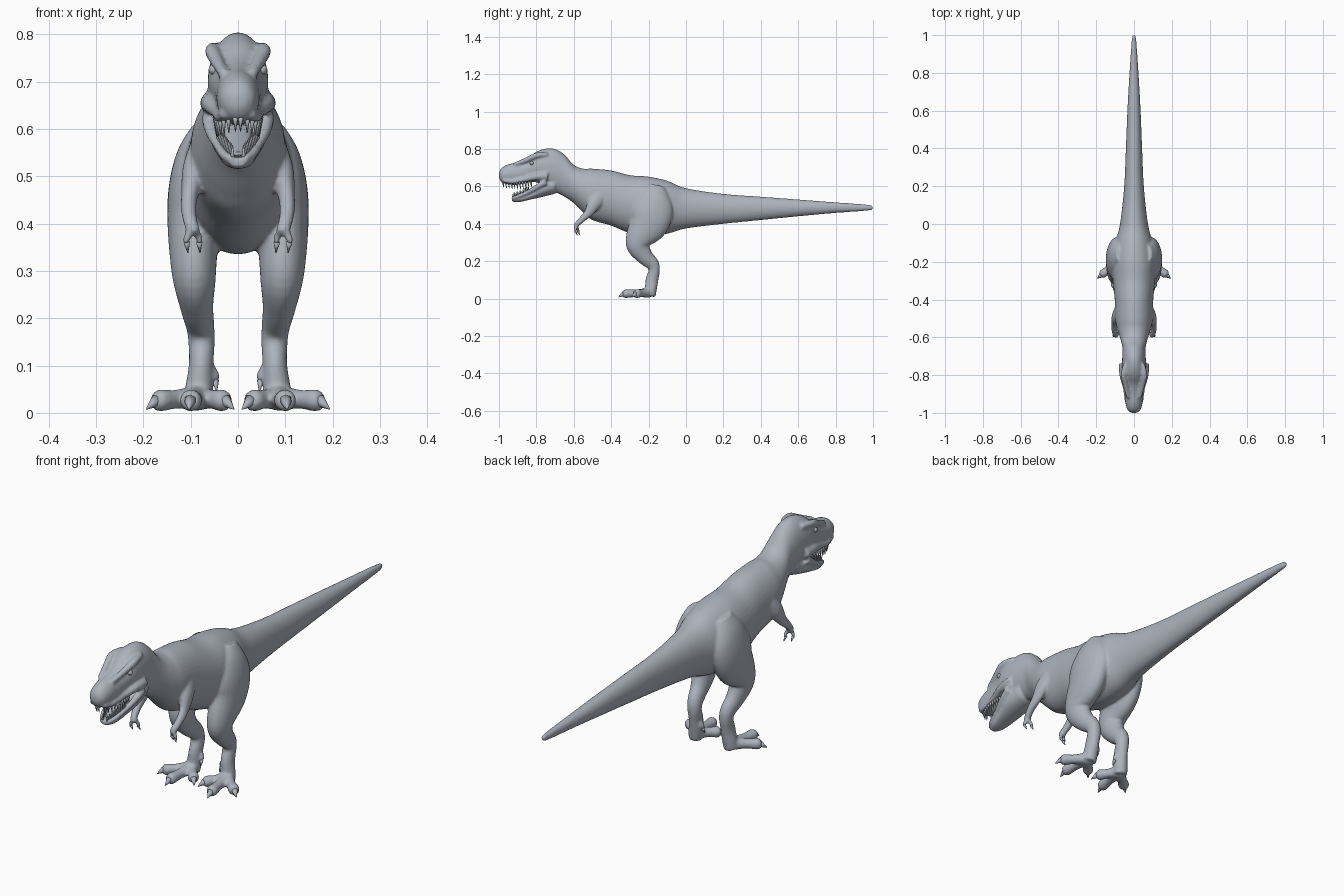
import bpy
import bmesh
from math import cos, sin, pi
from mathutils import Vector

cube = bpy.data.objects.get("Cube")
if cube:
    bpy.data.objects.remove(cube)

BOTH = (1, -1)

skin_colour = (0.42, 0.45, 0.51, 1)
grey = bpy.data.materials.new("cool grey")
grey.use_nodes = True
grey.diffuse_color = skin_colour
grey.node_tree.nodes["Principled BSDF"].inputs["Base Color"].default_value = skin_colour


def spline(stations, steps):
    """Smoothly interpolate stations of position, half width and half depth."""
    keys = [Vector(s) for s in stations]
    last = len(keys) - 1
    points = []
    for i in range(last):
        a, b = keys[max(i - 1, 0)], keys[i]
        c, d = keys[i + 1], keys[min(i + 2, last)]
        for k in range(steps):
            t = k / steps
            points.append(b + (c - a) * (t / 2)
                          + (a * 2 - b * 5 + c * 4 - d) * (t * t / 2)
                          + (b * 3 - a - c * 3 + d) * (t ** 3 / 2))
    points.append(keys[last])
    return points


def loft(bm, stations, sides=(1,), axis=None, segments=24, steps=5):
    """Sweep an ellipse through the stations, optionally mirrored in x."""
    points = spline(stations, steps)
    for side in sides:
        rings = []
        for i, p in enumerate(points):
            before = points[max(i - 1, 0)]
            after = points[min(i + 1, len(points) - 1)]
            tangent = axis or Vector((after - before)[:3]).normalized()
            across = Vector((1, 0, 0))
            across = (across - tangent * across.dot(tangent)).normalized()
            up = tangent.cross(across)
            ring = []
            for k in range(segments):
                angle = 2 * pi * k / segments
                v = (Vector(p[:3]) + across * (max(p[3], 0.001) * cos(angle))
                     + up * (max(p[4], 0.001) * sin(angle)))
                ring.append(bm.verts.new((v.x * side, v.y, v.z)))
            rings.append(ring)
        for low, high in zip(rings, rings[1:]):
            for k in range(segments):
                n = (k + 1) % segments
                bm.faces.new((low[k], low[n], high[n], high[k]))
        bm.faces.new(rings[0])
        bm.faces.new(rings[-1])


def tube(bm, path, radii, sides=BOTH, **options):
    """Round loft through a path with one radius for each point."""
    loft(bm, [(*p, r, r) for p, r in zip(path, radii)], sides, **options)


def spike(bm, base, tip, radius, sides=BOTH):
    tube(bm, (base, tip), (radius, radius * 0.1), sides, segments=8, steps=2)


def finish(name, bm):
    bmesh.ops.recalc_face_normals(bm, faces=bm.faces)
    mesh = bpy.data.meshes.new(name)
    bm.to_mesh(mesh)
    bm.free()
    mesh.materials.append(grey)
    obj = bpy.data.objects.new(name, mesh)
    bpy.context.collection.objects.link(obj)
    bpy.ops.object.select_all(action="DESELECT")
    bpy.context.view_layer.objects.active = obj
    obj.select_set(True)
    bpy.ops.object.shade_smooth()
    return obj


# Tail, trunk, neck and upper head: y, top, bottom, half width
trunk = [
    (1.0, .495, .48, .006), (.97, .503, .47, .012), (.8, .515, .458, .024),
    (.6, .53, .44, .035), (.4, .545, .42, .043), (.2, .56, .4, .052),
    (0, .59, .375, .074), (-.1, .63, .347, .1), (-.2, .652, .335, .118),
    (-.3, .66, .35, .112), (-.4, .685, .39, .102), (-.5, .695, .42, .1),
    (-.55, .695, .46, .09), (-.6, .715, .51, .075), (-.65, .77, .545, .062),
    (-.7, .8, .57, .062), (-.75, .802, .59, .064), (-.8, .785, .622, .062),
    (-.85, .75, .618, .052), (-.9, .73, .608, .047), (-.95, .718, .61, .044),
    (-.985, .7, .622, .034), (-1.0, .675, .645, .014),
]
skin = bmesh.new()
loft(skin, [(0, y, (top + low) / 2, wide, (top - low) / 2)
            for y, top, low, wide in trunk],
     axis=Vector((0, 1, 0)), segments=40)

# Brow ridges, upper lips and cheeks
tube(skin, [(.03, -.92, .715), (.045, -.85, .743), (.055, -.8, .765), (.045, -.74, .77)],
     [.01, .014, .015, .012])
tube(skin, [(.026, -.978, .632), (.038, -.93, .626), (.044, -.87, .636),
            (.058, -.8, .652), (.055, -.74, .655)],
     [.011, .012, .014, .019, .025])

# Lower jaw floor and its raised rim
loft(skin, [(0, -.7, .61, .055, .05), (0, -.77, .583, .06, .04),
            (0, -.83, .55, .046, .02), (0, -.89, .53, .032, .014),
            (0, -.93, .527, .014, .01)], axis=Vector((0, 1, 0)))
tube(skin, [(.06, -.75, .625), (.056, -.8, .595), (.043, -.85, .567),
            (.03, -.9, .546), (.012, -.93, .535)], [.018, .014, .011, .01, .01])

# Legs from hip to ankle
loft(skin, [
    (.06, -.16, .6, .035, .05), (.078, -.17, .54, .052, .09),
    (.09, -.18, .47, .057, .112), (.093, -.2, .4, .056, .105),
    (.094, -.245, .33, .05, .078), (.092, -.255, .28, .045, .062),
    (.087, -.22, .225, .035, .045), (.08, -.18, .185, .03, .036),
    (.077, -.17, .15, .028, .03), (.078, -.182, .1, .026, .034),
    (.082, -.188, .05, .03, .032), (.086, -.195, .015, .03, .032),
], BOTH)

# Toes, each with a claw
claws = bmesh.new()
for x, y in ((.166, -.265), (.1, -.325), (.032, -.265)):
    start = Vector((.087, -.2, .032))
    knuckle = Vector((x, y, .026))
    reach = knuckle - start
    reach.z = 0
    tube(skin, [start, start.lerp(knuckle, .55), knuckle, knuckle + reach.normalized() * .014],
         [.028, .02, .023, .013])
    tip = knuckle + reach.normalized() * .036
    tip.z = .008
    spike(claws, knuckle + reach.normalized() * .008, tip, .014)

# Small raised inner toe
tube(skin, [(.07, -.18, .1), (.053, -.18, .085), (.048, -.185, .068)], [.014, .012, .01])
spike(claws, (.048, -.185, .068), (.045, -.195, .045), .008)

# Arms and two fingers per hand
loft(skin, [(.075, -.46, .55, .03, .045), (.092, -.49, .51, .026, .038),
            (.102, -.52, .46, .018, .024), (.104, -.555, .425, .016, .017),
            (.098, -.585, .395, .015, .014), (.094, -.588, .38, .015, .012)], BOTH)
for x, y in ((.108, -.592), (.082, -.578)):
    tube(skin, [(.095, -.587, .39), (x, y, .37), (x, y + .003, .356)], [.01, .008, .007])
    spike(claws, (x, y, .36), (x - .002, y + .012, .338), .007)

body = finish("body", skin)
remesh = body.modifiers.new("blend", "REMESH")
remesh.mode = "VOXEL"
remesh.voxel_size = 0.006
remesh.use_smooth_shade = True
relax = body.modifiers.new("relax", "SMOOTH")
relax.factor = 0.5
relax.iterations = 4
for modifier in (remesh.name, relax.name):
    bpy.ops.object.modifier_apply(modifier=modifier)
bpy.ops.object.shade_smooth()
finish("claws", claws)

# Teeth along both jaws
upper_teeth = bmesh.new()
lower_teeth = bmesh.new()
COUNT = 11
for i in range(COUNT):
    t = i / (COUNT - 1)
    x = .046 * (1 - t ** 4) + .006
    y = -.83 - .15 * t
    length = .02 + .012 * sin(pi * t)
    spike(upper_teeth, (x * .92, y, .625), (x * .88, y + .006, .615 - length), .006)
    x = .042 - .03 * t
    y = -.845 - .082 * t
    z = .575 - .035 * t
    spike(lower_teeth, (x, y, z), (x * .95, y + .004, z + .026), .005)
finish("upper_teeth", upper_teeth)
finish("lower_teeth", lower_teeth)

# Tongue
tongue = bmesh.new()
loft(tongue, [(0, -.78, .6, .03, .012), (0, -.84, .572, .025, .01),
              (0, -.89, .55, .018, .007), (0, -.91, .547, .008, .004)])
finish("tongue", tongue)

# Eyes below the brow
eyes = bmesh.new()
for side in BOTH:
    ball = bmesh.ops.create_uvsphere(eyes, u_segments=16, v_segments=10, radius=.011)
    bmesh.ops.translate(eyes, verts=ball["verts"], vec=(.051 * side, -.825, .725))
finish("eyes", eyes)
